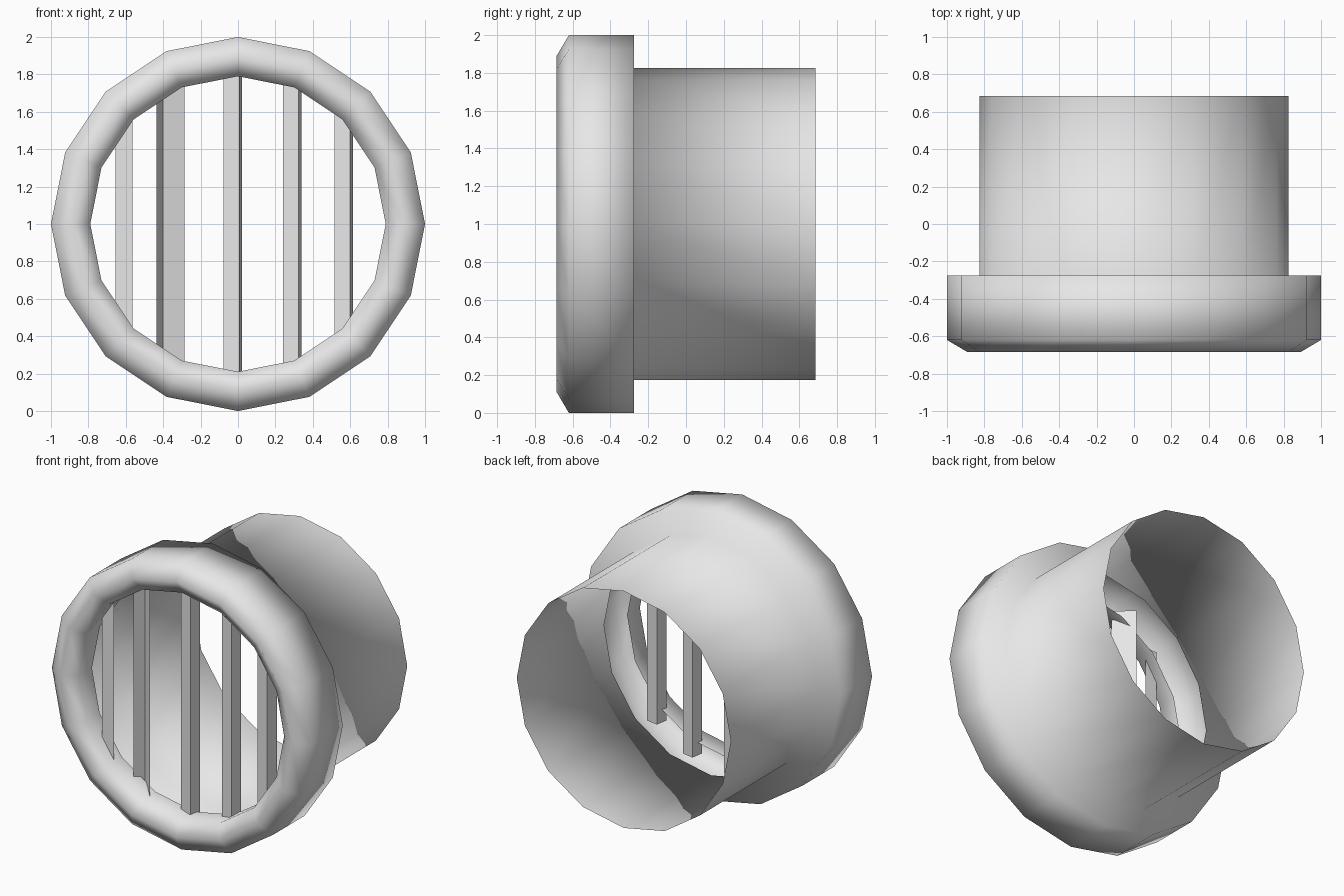
import bpy, math
from math import cos, sin, tau, sqrt

cube = bpy.data.objects.get("Cube")
if cube:
    bpy.data.objects.remove(cube, do_unlink=True)

SIDES = 16
BAR_REACH = 0.88      # bars end on this radius, inside the collar

grey = bpy.data.materials.new("light_grey")
grey.use_nodes = True
grey.diffuse_color = (0.8, 0.8, 0.8, 1)
grey.node_tree.nodes["Principled BSDF"].inputs["Base Color"].default_value = (0.8, 0.8, 0.8, 1)


def make(name, verts, faces, smooth=False):
    mesh = bpy.data.meshes.new(name)
    mesh.from_pydata(verts, [], faces)
    mesh.materials.append(grey)
    for p in mesh.polygons:
        p.use_smooth = smooth
    obj = bpy.data.objects.new(name, mesh)
    bpy.context.collection.objects.link(obj)
    return obj


def lathe(name, profile):
    """Turn (radius, y) points about the horizontal axis."""
    verts = [(r * cos(tau * j / SIDES), y, 1 + r * sin(tau * j / SIDES))
             for r, y in profile for j in range(SIDES)]
    faces = []
    for i in range(len(profile) - 1):
        for j in range(SIDES):
            k = (j + 1) % SIDES
            a, b = i * SIDES, (i + 1) * SIDES
            faces.append((a + j, a + k, b + k, b + j))
    return make(name, verts, faces, True)


def upright(name, section, closed):
    """Stand an (x, y) section up between the lower and upper collar."""
    n = len(section)
    x = sum(p[0] for p in section) / n
    h = sqrt(BAR_REACH ** 2 - x ** 2)
    verts = [(px, py, 1 + s * h) for s in (-1, 1) for px, py in section]
    faces = [(i, (i + 1) % n, n + (i + 1) % n, n + i)
             for i in range(n if closed else n - 1)]
    if closed:
        faces += [tuple(reversed(range(n))), tuple(range(n, 2 * n))]
    return make(name, verts, faces)


# Open pipe, stepped collar and rolled front lip in one shell
lathe("pipe_and_collar", [(0.825, 0.685), (0.825, -0.275), (1, -0.275),
                          (1, -0.62), (0.89, -0.685), (0.79, -0.62), (0.79, -0.48)])

# Square bars, turned slightly
turn, half = math.radians(-10), 0.0425
for name, x in (("middle_bar", -0.027), ("left_inner_bar", 0.29), ("left_outer_bar", 0.565)):
    corners = [(-half, -half), (half, -half), (half, half), (-half, half)]
    upright(name, [(x + u * cos(turn) - v * sin(turn),
                    -0.485 + u * sin(turn) + v * cos(turn)) for u, v in corners], True)

# Bent and flat strips on the other side
upright("right_inner_bar", [(-0.435, -0.53), (-0.40, -0.45), (-0.285, -0.56)], False)
upright("right_outer_bar", [(-0.655, -0.56), (-0.565, -0.56)], False)
